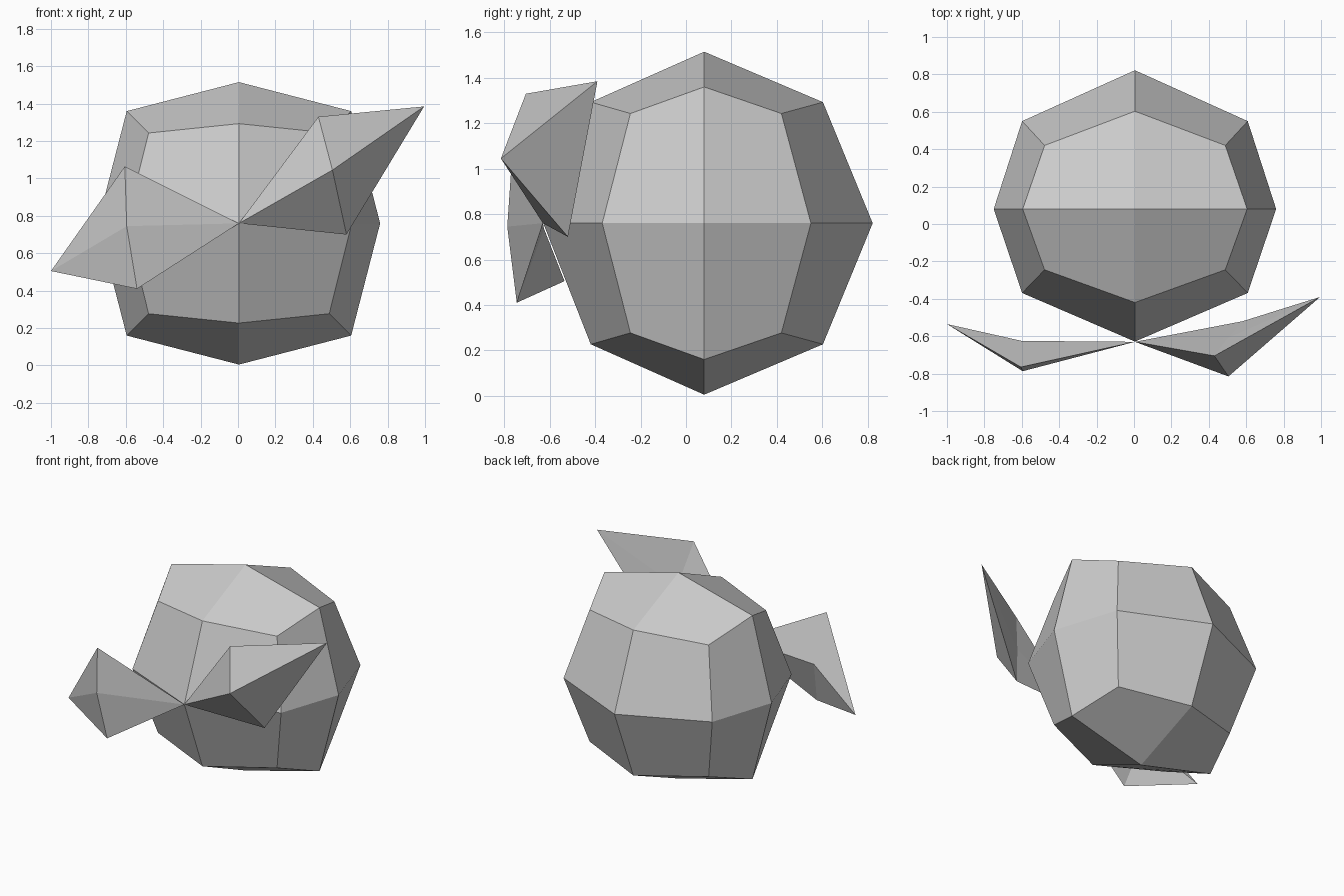
import bpy, bmesh

if "Cube" in bpy.data.objects:
    bpy.data.objects.remove(bpy.data.objects["Cube"])


def finish(bm, name):
    bmesh.ops.recalc_face_normals(bm, faces=bm.faces)
    mesh = bpy.data.meshes.new(name)
    bm.to_mesh(mesh)
    bm.free()
    obj = bpy.data.objects.new(name, mesh)
    bpy.context.collection.objects.link(obj)
    return obj


# Body: a cube split into 24 quads, with its edge and corner points pulled in to a ball
center = (0.005, 0.08, 0.76)
offsets = {            # which axes are active -> offset on x, y, z
    (1, 0, 0): (0.755, 0, 0),
    (0, 1, 0): (0, 0.742, 0),
    (0, 0, 1): (0, 0, 0.755),
    (1, 1, 0): (0.603, 0.47, 0),
    (1, 0, 1): (0.60, 0, 0.60),
    (0, 1, 1): (0, 0.523, 0.533),
    (1, 1, 1): (0.483, 0.34, 0.483),
}
bm = bmesh.new()
bmesh.ops.create_cube(bm, size=2)
bmesh.ops.subdivide_edges(bm, edges=bm.edges[:], cuts=1, use_grid_fill=True)
for v in bm.verts:
    sign = [round(c) for c in v.co]
    off = offsets[tuple(abs(s) for s in sign)]
    v.co = [c + s * o for c, s, o in zip(center, sign, off)]
    if sign[1] < 0:    # the front is slightly flatter than the back
        v.co.y = center[1] + (v.co.y - center[1]) * 0.955
finish(bm, "body")


# Bow: two loops, each a thin diamond from the knot through a ring of four points to a tip
def bow_loop(name, ring, tip):
    bm = bmesh.new()
    knot = bm.verts.new((0.005, -0.63, 0.76))
    end = bm.verts.new(tip)
    pts = [bm.verts.new(p) for p in ring]
    for i in range(4):
        a, b = pts[i], pts[(i + 1) % 4]
        bm.faces.new((knot, a, b))
        bm.faces.new((end, b, a))
    finish(bm, name)


# Ring order: top, front, bottom, back
bow_loop("bow_right",
         [(0.43, -0.705, 1.33), (0.505, -0.815, 1.045),
          (0.58, -0.52, 0.70), (0.50, -0.61, 1.015)],
         (0.995, -0.39, 1.385))
bow_loop("bow_left",
         [(-0.605, -0.765, 1.065), (-0.595, -0.787, 0.745),
          (-0.54, -0.745, 0.41), (-0.60, -0.625, 0.735)],
         (-1.0, -0.535, 0.505))
